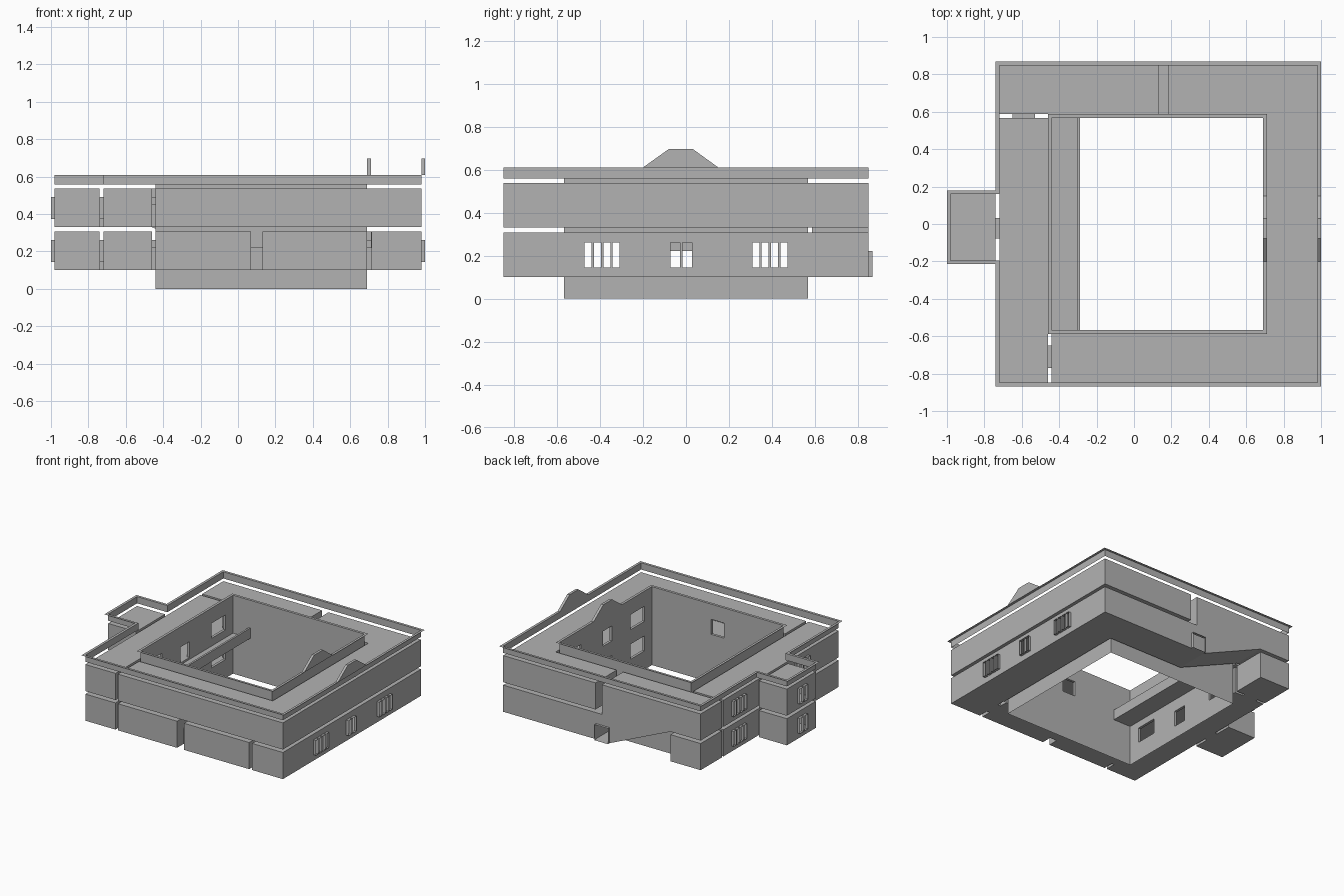
import bpy, bmesh
from mathutils import Vector

if "Cube" in bpy.data.objects:
    bpy.data.objects.remove(bpy.data.objects["Cube"])

mat = bpy.data.materials.new("plain grey")
mat.diffuse_color = (0.45, 0.45, 0.45, 1)
mat.use_nodes = True
mat.node_tree.nodes["Principled BSDF"].inputs["Base Color"].default_value = mat.diffuse_color

G = (0.10, 0.307)      # ground floor heights
U = (0.33, 0.537)      # upper floor heights
R, Y, CY, T = 0.98, 0.848, 0.567, 0.02   # outer x, outer y, courtyard y, wall gap
IY = CY + T
CX0, CX1 = -0.44, 0.69
LX0, LX1 = -0.72, -0.46
WIN = {0: (0.145, 0.262), 1: (0.375, 0.492)}
DOOR = {0: (0.10, 0.222), 1: (0.33, 0.452)}

# ---- openings: (axis, depth range, width range, height range) ----
openings = []
def opening(axis, d, w, z, panes=1):
    step = (w[1] - w[0]) / panes
    bar = 0.011 if panes > 1 else 0
    for i in range(panes):
        a = w[0] + i * step
        openings.append((axis, d, (a + bar / 2, a + step - bar / 2), z))

for yc in (-0.39, 0.39):
    w = (yc - 0.087, yc + 0.087)
    opening(0, (R, R + T), w, WIN[0], 4)              # outer right windows
    for f in (0, 1):
        opening(0, (LX0 - T, LX0), w, WIN[f], 4)      # outer left windows
        opening(0, (LX1, CX0), w, WIN[f])             # courtyard windows
        opening(0, (CX1, CX1 + T), w, WIN[f])
mid = (-0.077, 0.033)
opening(0, (R, R + T), mid, WIN[0], 2)
for f in (0, 1):
    opening(0, (-1.0, -0.98), mid, WIN[f], 2)         # bay window
    opening(0, (CX1, CX1 + T), mid, WIN[f])
    opening(0, (LX1, CX0), mid, DOOR[f])              # courtyard doors
    opening(0, (-0.74, LX0), mid, DOOR[f])            # bay doors
    opening(0, (LX1, CX0), (-0.77, -0.65), DOOR[f])   # inner doors
    opening(1, (CY, IY), (-0.65, -0.53), DOOR[f])
opening(0, (0.07, 0.13), (-0.77, -0.65), DOOR[0])
opening(0, (0.69, 0.715), (-0.77, -0.65), DOOR[0])
opening(1, (-IY, -CY), (0.07, 0.18), WIN[1])          # courtyard front opening
opening(1, (Y, Y + T), (0.065, 0.18), DOOR[0])        # back entrance


def matching(bm, o):
    axis, d, w, z = o
    b = 1 - axis
    out = []
    for f in bm.faces:
        if abs(f.normal[axis]) < 0.99:
            continue
        c = f.verts[0].co[axis]
        if min(abs(c - d[0]), abs(c - d[1])) > 0.002:
            continue
        bs = [v.co[b] for v in f.verts]
        zs = [v.co.z for v in f.verts]
        if min(bs) < w[1] - 1e-4 and max(bs) > w[0] + 1e-4 and min(zs) < z[1] - 1e-4 and max(zs) > z[0] + 1e-4:
            out.append(f)
    return out

def cut_openings(bm):
    for o in openings:
        for k, val in ((1 - o[0], o[2][0]), (1 - o[0], o[2][1]), (2, o[3][0]), (2, o[3][1])):
            faces = matching(bm, o)
            if not faces:
                break
            geom = set(faces)
            for f in faces:
                geom.update(f.edges)
                geom.update(f.verts)
            co, no = Vector((0, 0, 0)), Vector((0, 0, 0))
            co[k], no[k] = val, 1
            bmesh.ops.bisect_plane(bm, geom=list(geom), dist=1e-5, plane_co=co, plane_no=no)
            bm.normal_update()
        dead = matching(bm, o)
        if dead:
            bmesh.ops.delete(bm, geom=dead, context='FACES')

def finish(bm, name):
    me = bpy.data.meshes.new(name)
    bm.to_mesh(me)
    bm.free()
    me.materials.append(mat)
    ob = bpy.data.objects.new(name, me)
    bpy.context.collection.objects.link(ob)

def prism(name, pts, vec, cut=True):
    """Closed hollow volume swept from a flat outline."""
    bm = bmesh.new()
    f = bm.faces.new([bm.verts.new(p) for p in pts])
    ext = bmesh.ops.extrude_face_region(bm, geom=[f], use_keep_orig=True)
    bmesh.ops.translate(bm, vec=vec, verts=[v for v in ext['geom'] if isinstance(v, bmesh.types.BMVert)])
    bmesh.ops.recalc_face_normals(bm, faces=bm.faces)
    bm.normal_update()
    if cut:
        cut_openings(bm)
    finish(bm, name)

def room(name, outline, z):
    prism(name, [(x, y, z[0]) for x, y in outline], (0, 0, z[1] - z[0]))

def rect(x0, x1, y0, y1):
    return [(x0, y0), (x1, y0), (x1, y1), (x0, y1)]

def rim_wall(name, path, z0, z1):
    """Thin wall along a closed path with a flat lip on top."""
    n = len(path)
    lip = []
    for i in range(n):
        p, a, b = Vector(path[i]), Vector(path[i - 1]), Vector(path[(i + 1) % n])
        e1, e2 = (p - a).normalized(), (b - p).normalized()
        lip.append(p + T * Vector((e1.y + e2.y, -e1.x - e2.x)))
    bm = bmesh.new()
    rows = [[bm.verts.new((x, y, z)) for x, y in pth]
            for pth, z in ((path, z0), (path, z1), (lip, z1))]
    for r in (0, 1):
        for i in range(n):
            j = (i + 1) % n
            q = [rows[r][i], rows[r][j], rows[r + 1][j], rows[r + 1][i]]
            bm.faces.new(q if r == 0 else q[::-1])
    bm.normal_update()
    cut_openings(bm)
    finish(bm, name)

# ---- rooms ----
for z, f in ((G, "ground"), (U, "upper")):
    room(f + "_left_wing", rect(LX0, LX1, -Y, CY), z)
    room(f + "_bay", rect(-0.98, -0.74, -0.195, 0.16), z)
room("ground_back_left_room", rect(LX0, LX1, IY, Y), G)
room("ground_front_room_left", rect(CX0, 0.07, -Y, -IY), G)
room("ground_front_room_right", rect(0.13, 0.69, -Y, -IY), G)
room("ground_right_wing", [(0.715, -Y), (R, -Y), (R, Y), (0.185, Y), (0.185, IY), (0.71, IY), (0.71, -IY), (0.715, -IY)], G)
room("upper_wrap_wing", [(CX0, -Y), (R, -Y), (R, Y), (0.185, Y), (0.185, IY),
                         (0.71, IY), (0.71, -IY), (CX0, -IY)], U)
# stair hall with sloping underside
prof = [(0.185, G[0]), (0.185, G[1]), (0.13, G[1]), (0.13, U[1]), (LX0, U[1]),
        (LX0, U[0]), (LX1, U[0]), (0.065, G[0])]
prism("stair_hall", [(x, IY, z) for x, z in prof], (0, Y - IY, 0))

# ---- courtyard shell and outer parapet ----
rim_wall("courtyard_wall", rect(CX0, CX1, -CY, CY), 0, 0.61)
rim_wall("outer_parapet", [(R, -Y), (R, Y), (LX0, Y), (LX0, 0.16), (-0.98, 0.16),
                           (-0.98, -0.195), (LX0, -0.195), (LX0, -Y)], 0.558, 0.61)
# gables on the right parapets
for x, n in ((CX1, "inner_gable"), (R, "outer_gable")):
    prism(n, [(x, y, z) for y, z in ((-0.2, 0.61), (0.15, 0.61), (0.03, 0.697), (-0.078, 0.697))], (T, 0, 0), False)

# ---- courtyard gallery: floor, railing and handrail ----
bm = bmesh.new()
rows = [[bm.verts.new((x, y, z)) for y in (-CY, CY)]
        for x, z in ((CX0, 0.315), (-0.29, 0.315), (-0.29, 0.395), (-0.305, 0.395))]
for a, b in zip(rows, rows[1:]):
    bm.faces.new((a[0], b[0], b[1], a[1]))
finish(bm, "gallery")

# ---- window and door linings ----
bm = bmesh.new()
for axis, d, w, z in openings:
    def pt(dd, ww, zz):
        return bm.verts.new((dd, ww, zz) if axis == 0 else (ww, dd, zz))
    loops = [[pt(dd, w[0], z[0]), pt(dd, w[1], z[0]), pt(dd, w[1], z[1]), pt(dd, w[0], z[1])] for dd in d]
    for i in range(4):
        j = (i + 1) % 4
        bm.faces.new((loops[0][i], loops[0][j], loops[1][j], loops[1][i]))
bmesh.ops.recalc_face_normals(bm, faces=bm.faces)
finish(bm, "opening_linings")
